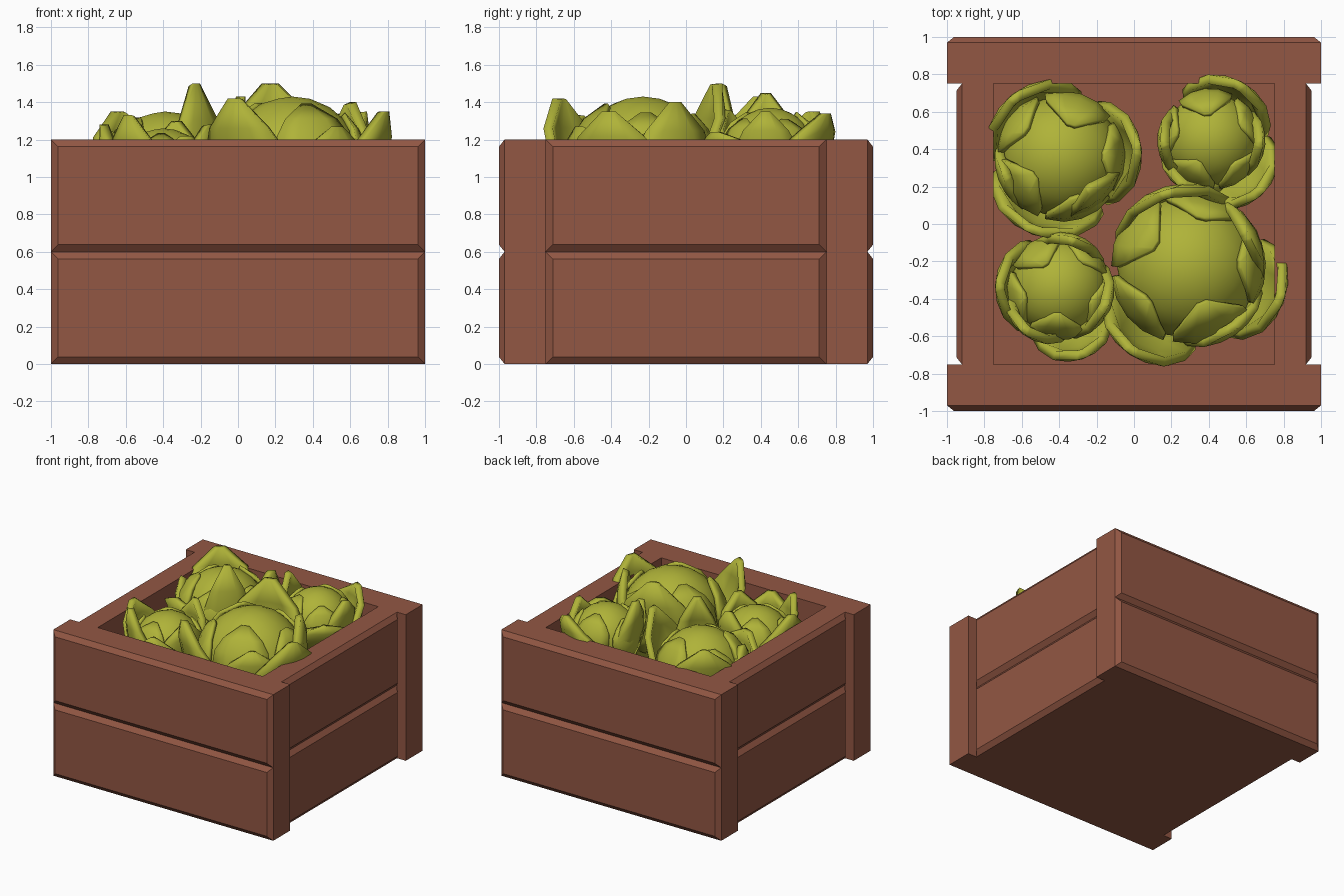
import bpy, bmesh, math
from mathutils import Matrix, Vector

cube = bpy.data.objects.get("Cube")
if cube:
    bpy.data.objects.remove(cube)


def material(name, rgb):
    m = bpy.data.materials.new(name)
    m.use_nodes = True
    m.diffuse_color = (*rgb, 1)
    bsdf = next(n for n in m.node_tree.nodes if n.type == 'BSDF_PRINCIPLED')
    bsdf.inputs["Base Color"].default_value = (*rgb, 1)
    bsdf.inputs["Roughness"].default_value = 0.8
    return m


WOOD = material("reddish brown wood", (0.29, 0.095, 0.057))
GREEN = material("olive green leaf", (0.43, 0.45, 0.04))


def add_object(name, bm, mat, smooth=False):
    mesh = bpy.data.meshes.new(name)
    bm.to_mesh(mesh)
    bm.free()
    mesh.materials.append(mat)
    ob = bpy.data.objects.new(name, mesh)
    bpy.context.collection.objects.link(ob)
    if smooth:
        bpy.ops.object.select_all(action='DESELECT')
        ob.select_set(True)
        bpy.context.view_layer.objects.active = ob
        bpy.ops.object.shade_smooth_by_angle(angle=math.radians(32))
    return ob


# Crate: planks with a chamfered outer face, turned to each side
INNER, BOARD, CHAMFER = 0.75, 0.6, 0.03


def plank(name, half, outer, z, turn):
    bm = bmesh.new()
    depth = outer - CHAMFER - INNER
    place = Matrix.Translation((0, -INNER - depth / 2, z + BOARD / 2))
    bmesh.ops.create_cube(bm, size=1, matrix=place @ Matrix.Diagonal((2 * half, depth, BOARD, 1)))
    bm.normal_update()
    face = min(bm.faces, key=lambda f: f.calc_center_median().y)
    bmesh.ops.inset_region(bm, faces=[face], thickness=0.038, use_even_offset=True)
    for v in face.verts:
        v.co.y = -outer
    bm.transform(Matrix.Rotation(math.radians(turn), 4, 'Z'))
    add_object(name, bm, WOOD)


for level, z in (("lower", 0), ("upper", BOARD)):
    for side, half, outer, turn in (("front", 1, 1, 0), ("back", 1, 1, 180),
                                    ("left", INNER, 0.95, 90), ("right", INNER, 0.95, -90)):
        plank(f"{side}_{level}_plank", half, outer, z, turn)

bm = bmesh.new()
bmesh.ops.create_cube(bm, size=1, matrix=Matrix.Translation((0, 0, BOARD / 2))
                      @ Matrix.Diagonal((2 * INNER, 2 * INNER, BOARD, 1)))
add_object("crate_floor", bm, WOOD)


# Leaf: a pointed, cupped sheet swept along a curve from base to tip
WIDTHS = (0.5, 0.8, 1.0, 0.95, 0.68, 0.14)


def leaf(name, base, bulge, tip, azimuth, half, cup, thick):
    out = Vector((math.cos(azimuth), math.sin(azimuth), 0))
    side = Vector((-out.y, out.x, 0))
    bm = bmesh.new()
    rows = []
    for i, width in enumerate(WIDTHS):
        t = i / (len(WIDTHS) - 1)
        mid = base * (1 - t) ** 2 + bulge * 2 * t * (1 - t) + tip * t * t
        row = []
        for j in range(-2, 3):
            s = half * width * j / 2
            back = cup - math.sqrt(cup * cup - s * s)
            row.append(bm.verts.new(mid + side * s - out * back))
        rows.append(row)
    for a, b in zip(rows, rows[1:]):
        for j in range(4):
            bm.faces.new((a[j], a[j + 1], b[j + 1], b[j]))
    ob = add_object(name, bm, GREEN, True)
    mod = ob.modifiers.new("thickness", 'SOLIDIFY')
    mod.thickness = thick
    mod.offset = -1


def polar(center, azimuth, dist, height):
    return center + Vector((math.cos(azimuth) * dist, math.sin(azimuth) * dist, height))


# Cabbages: centre, radius, then outer leaves (azimuth, tip distance, tip height, half width)
CABBAGES = {
    "back_right": ((-0.39, 0.36, 1.03), 0.32,
                   ((128, 0.42, 1.35, 0.30), (5, 0.43, 1.43, 0.28), (250, 0.44, 1.22, 0.32),
                    (-48, 0.25, 1.5, 0.19), (200, 0.33, 1.25, 0.2))),
    "back_left": ((0.41, 0.45, 1.12), 0.25,
                  ((185, 0.27, 1.45, 0.19), (62, 0.35, 1.34, 0.26), (-5, 0.28, 1.35, 0.18),
                   (-48, 0.40, 1.24, 0.25), (238, 0.30, 1.36, 0.2))),
    "front_right": ((-0.40, -0.34, 1.0), 0.26,
                    ((178, 0.34, 1.28, 0.25), (-72, 0.40, 1.22, 0.22), (232, 0.31, 1.33, 0.2),
                     (-25, 0.28, 1.28, 0.22), (75, 0.28, 1.3, 0.2))),
    "front_left": ((0.29, -0.23, 1.05), 0.38,
                   ((106, 0.43, 1.5, 0.34), (-20, 0.54, 1.35, 0.28), (236, 0.56, 1.42, 0.28),
                    (-55, 0.42, 1.27, 0.26), (28, 0.37, 1.4, 0.26))),
}

for n, (place, (pos, r, outer)) in enumerate(CABBAGES.items()):
    c = Vector(pos)
    bm = bmesh.new()
    bmesh.ops.create_icosphere(bm, subdivisions=3, radius=r, matrix=Matrix.Translation(c))
    add_object(f"{place}_cabbage_heart", bm, GREEN, True)
    # Tight leaves wrapped over the heart
    for k in range(5):
        az = math.radians(72 * k + 25 * n)
        top = math.radians(58 if k % 2 else 46)
        low = math.radians(-25)
        mid, spread = (top + low) / 2, (top - low) / 2
        R = r * (1.06 + 0.015 * (k % 3))
        far = R / math.cos(spread)
        leaf(f"{place}_cabbage_wrap_leaf_{k + 1}",
             polar(c, az, R * math.cos(low), R * math.sin(low)),
             polar(c, az, far * math.cos(mid), far * math.sin(mid)),
             polar(c, az, R * math.cos(top), R * math.sin(top)),
             az, r * 0.58, r, 0.03)
    # Loose pointed leaves around it
    for k, (deg, dist, height, half) in enumerate(outer):
        az = math.radians(deg)
        leaf(f"{place}_cabbage_outer_leaf_{k + 1}",
             polar(c, az, r * 0.6, -r),
             polar(c, az, max(dist * 1.1, r * 1.35), -0.1 * r),
             polar(c, az, dist, height - c.z),
             az, half, max(half * 1.25, r), 0.05)
